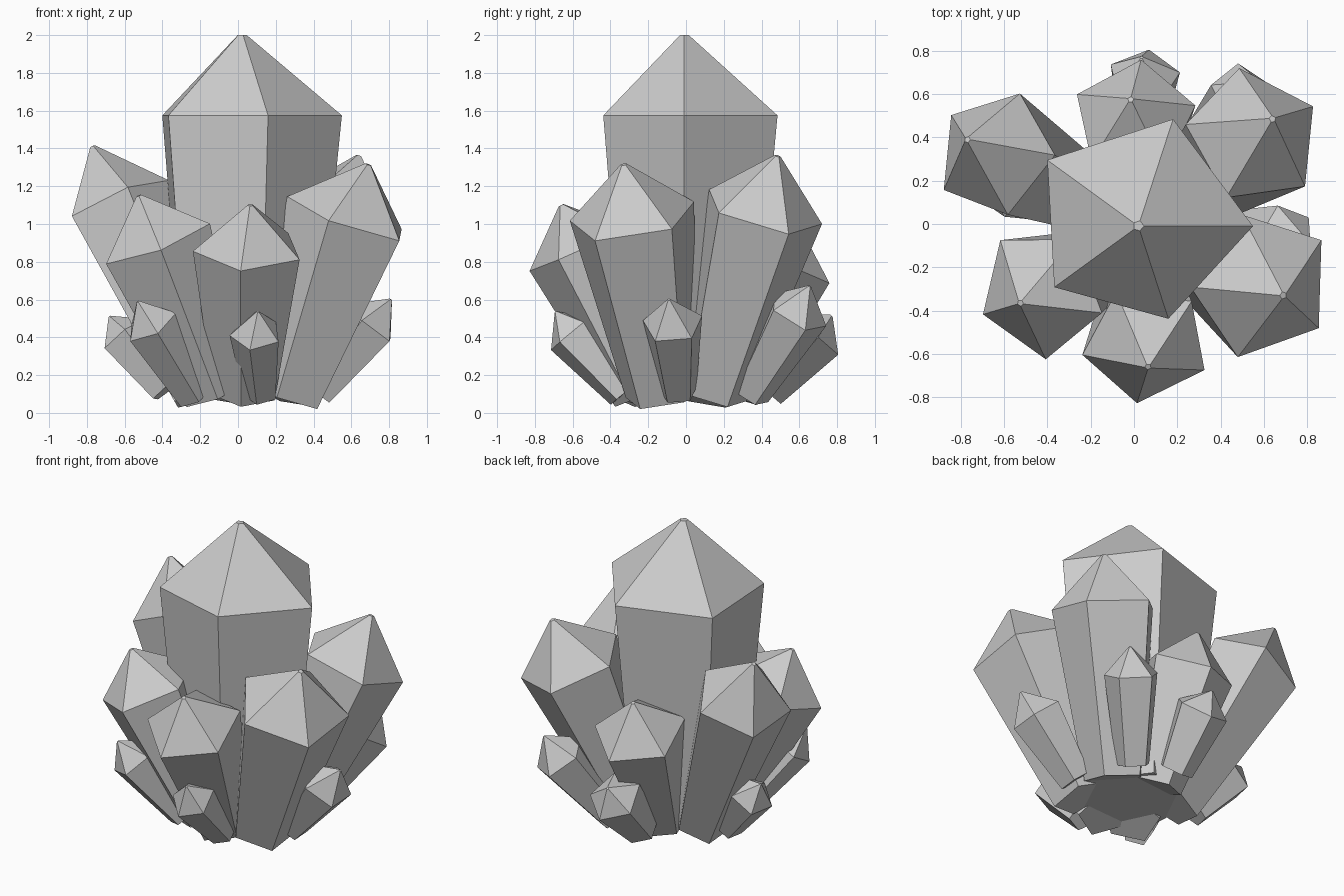
import bpy, bmesh
from math import radians, cos, sin
from mathutils import Vector, Matrix

if "Cube" in bpy.data.objects:
    bpy.data.objects.remove(bpy.data.objects["Cube"], do_unlink=True)

SIDES = 5
grey = bpy.data.materials.new("crystal_grey")
grey.use_nodes = True
grey.diffuse_color = (0.6, 0.6, 0.6, 1)
grey.node_tree.nodes["Principled BSDF"].inputs["Base Color"].default_value = (0.6, 0.6, 0.6, 1)


def crystal(name, foot, shoulder, tip, radius, turn, taper=0.57, uneven=(1,) * SIDES):
    """Five-sided crystal: narrow foot, wide shoulder, tiny blunt tip."""
    foot, shoulder, tip = Vector(foot), Vector(shoulder), Vector(tip)
    axis = (tip - foot).normalized()
    # Direction of the first corner, laid into the plane across the axis
    first = Vector((cos(radians(turn)), sin(radians(turn)), 0))
    first.z = -first.dot(axis) / axis.z
    first.normalize()
    spokes = [Matrix.Rotation(radians(360 / SIDES * i), 3, axis) @ first * uneven[i]
              for i in range(SIDES)]

    bm = bmesh.new()
    rings = [[bm.verts.new(centre + s * r) for s in spokes]
             for centre, r in ((foot, radius * taper), (shoulder, radius), (tip, radius * 0.05))]
    bm.faces.new(rings[0][::-1])
    bm.faces.new(rings[2])
    for low, high in zip(rings, rings[1:]):
        for i in range(SIDES):
            j = (i + 1) % SIDES
            bm.faces.new((low[i], low[j], high[j], high[i]))
    mesh = bpy.data.meshes.new(name)
    bm.to_mesh(mesh)
    bm.free()
    mesh.materials.append(grey)
    bpy.context.collection.objects.link(bpy.data.objects.new(name, mesh))


# Tall centre crystal
crystal("centre_crystal", (0.02, -0.01, 0.1), (0.02, -0.01, 1.575), (0.02, -0.01, 2),
        0.5, 0, 0.72, (1.06, 1.04, 1.04, 0.96, 0.9))

# Ring of large leaning crystals
crystal("front_crystal", (0.04, -0.22, 0.1), (0.057, -0.556, 0.87), (0.065, -0.66, 1.1), 0.3, 261)
crystal("front_left_crystal", (0.27, -0.13, 0.09), (0.592, -0.284, 1.033), (0.69, -0.33, 1.315), 0.35, 323)
crystal("front_right_crystal", (-0.12, -0.17, 0.1), (-0.43, -0.32, 0.91), (-0.525, -0.365, 1.15), 0.31, 200)
crystal("back_right_crystal", (-0.2, 0.11, 0.1), (-0.64, 0.325, 1.11), (-0.77, 0.39, 1.41), 0.3, 215)
crystal("back_left_crystal", (0.26, 0.14, 0.1), (0.554, 0.404, 1.067), (0.64, 0.485, 1.36), 0.33, 27)
crystal("back_crystal", (0.02, 0.22, 0.1), (0, 0.49, 0.79), (-0.015, 0.575, 1.02), 0.29, 83)

# Small crystals around the foot
crystal("small_front_crystal", (0.12, -0.33, 0.1), (0.095, -0.61, 0.42), (0.105, -0.69, 0.535), 0.14, 253, 0.65)
crystal("small_front_right_crystal", (-0.23, -0.24, 0.09), (-0.46, -0.43, 0.47), (-0.53, -0.5, 0.59), 0.15, 203, 0.65)
crystal("small_left_crystal", (0.42, -0.04, 0.11), (0.7, -0.07, 0.47), (0.81, -0.09, 0.6), 0.165, 43, 0.62)
crystal("small_back_left_crystal", (0.29, 0.34, 0.1), (0.51, 0.59, 0.53), (0.58, 0.655, 0.67), 0.17, 17, 0.62)
crystal("small_back_crystal", (0.03, 0.42, 0.12), (0.045, 0.68, 0.42), (0.035, 0.77, 0.515), 0.17, 79, 0.65)
crystal("small_right_crystal", (-0.38, 0.1, 0.12), (-0.6, 0.17, 0.41), (-0.68, 0.19, 0.51), 0.14, 210, 0.65)
